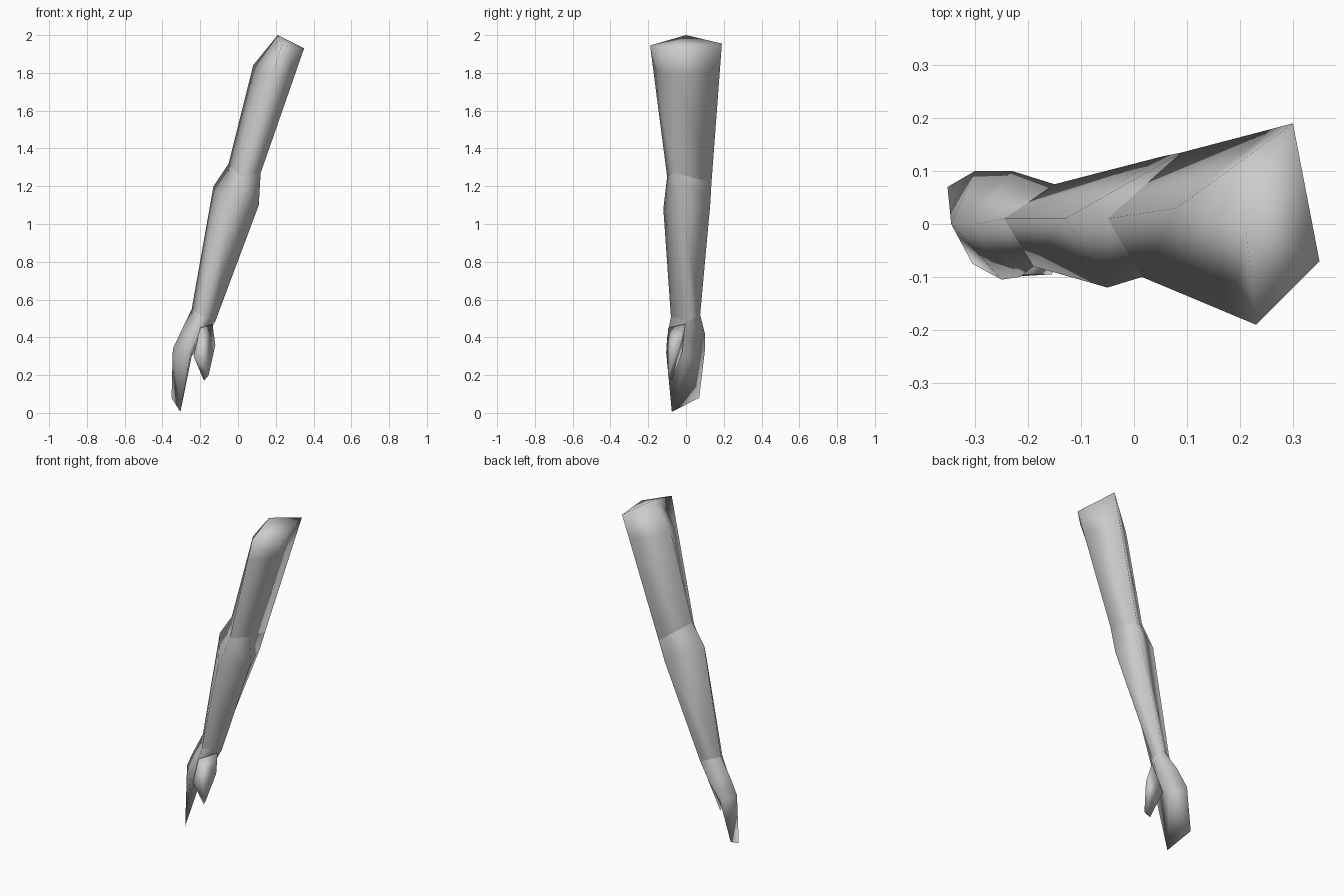
import bpy, bmesh

if "Cube" in bpy.data.objects:
    bpy.data.objects.remove(bpy.data.objects["Cube"])


def finish(bm, name):
    bmesh.ops.recalc_face_normals(bm, faces=bm.faces[:])
    mesh = bpy.data.meshes.new(name)
    bm.to_mesh(mesh)
    bm.free()
    for p in mesh.polygons:
        p.use_smooth = True
    obj = bpy.data.objects.new(name, mesh)
    bpy.context.collection.objects.link(obj)
    return obj


def loft(name, rings, cap_top=False, cap_end=False):
    """Skin four-sided rings ordered outer, front, inner, back."""
    bm = bmesh.new()
    loops = [[bm.verts.new(p) for p in ring] for ring in rings]
    for a, b in zip(loops, loops[1:]):
        for i in range(4):
            j = (i + 1) % 4
            bm.faces.new((a[i], b[i], b[j], a[j]))
    if cap_top:
        bm.faces.new(loops[0])
    if cap_end:
        bm.faces.new(loops[-1])
    bmesh.ops.remove_doubles(bm, verts=bm.verts[:], dist=0.001)
    return finish(bm, name)


# shared joint sections
elbow = [(-.05, .01, 1.32), (.015, -.10, 1.25), (.12, -.06, 1.27), (.09, .135, 1.22)]
wrist = [(-.245, .01, .55), (-.19, -.08, .51), (-.12, .015, .485), (-.15, .075, .52)]

# upper arm with shoulder bulge on the outer side
loft("upper_arm", [
    [(.21, 0, 2.0), (.23, -.19, 1.945), (.35, -.07, 1.93), (.30, .19, 1.955)],
    [(.08, .03, 1.84), (.187, -.172, 1.806), (.304, -.068, 1.798), (.258, .179, 1.808)],
    elbow], cap_top=True)

# forearm, widest just below the elbow
loft("forearm", [
    elbow,
    [(-.13, .01, 1.20), (-.05, -.12, 1.08), (.11, -.03, 1.10), (.055, .128, 1.10)],
    wrist])

# flat mitten hand tapering to a slanted fingertip edge
tip_front, tip_back = (-.305, -.075, .005), (-.352, .07, .08)
loft("hand", [
    wrist,
    [(-.30, 0, .435), (-.215, -.10, .40), (-.165, .01, .40), (-.23, .10, .42)],
    [(-.345, 0, .34), (-.25, -.105, .32), (-.245, .01, .30), (-.30, .10, .33)],
    [tip_back, tip_front, tip_front, tip_back]])

# thumb wedge on the front inner side
bm = bmesh.new()
for p in [(-.135, -.005, .47), (-.12, -.04, .36), (-.235, -.10, .30), (-.20, -.095, .45),
          (-.225, -.02, .32), (-.18, -.075, .17), (-.155, -.095, .20)]:
    bm.verts.new(p)
bmesh.ops.convex_hull(bm, input=bm.verts[:])
finish(bm, "thumb")
